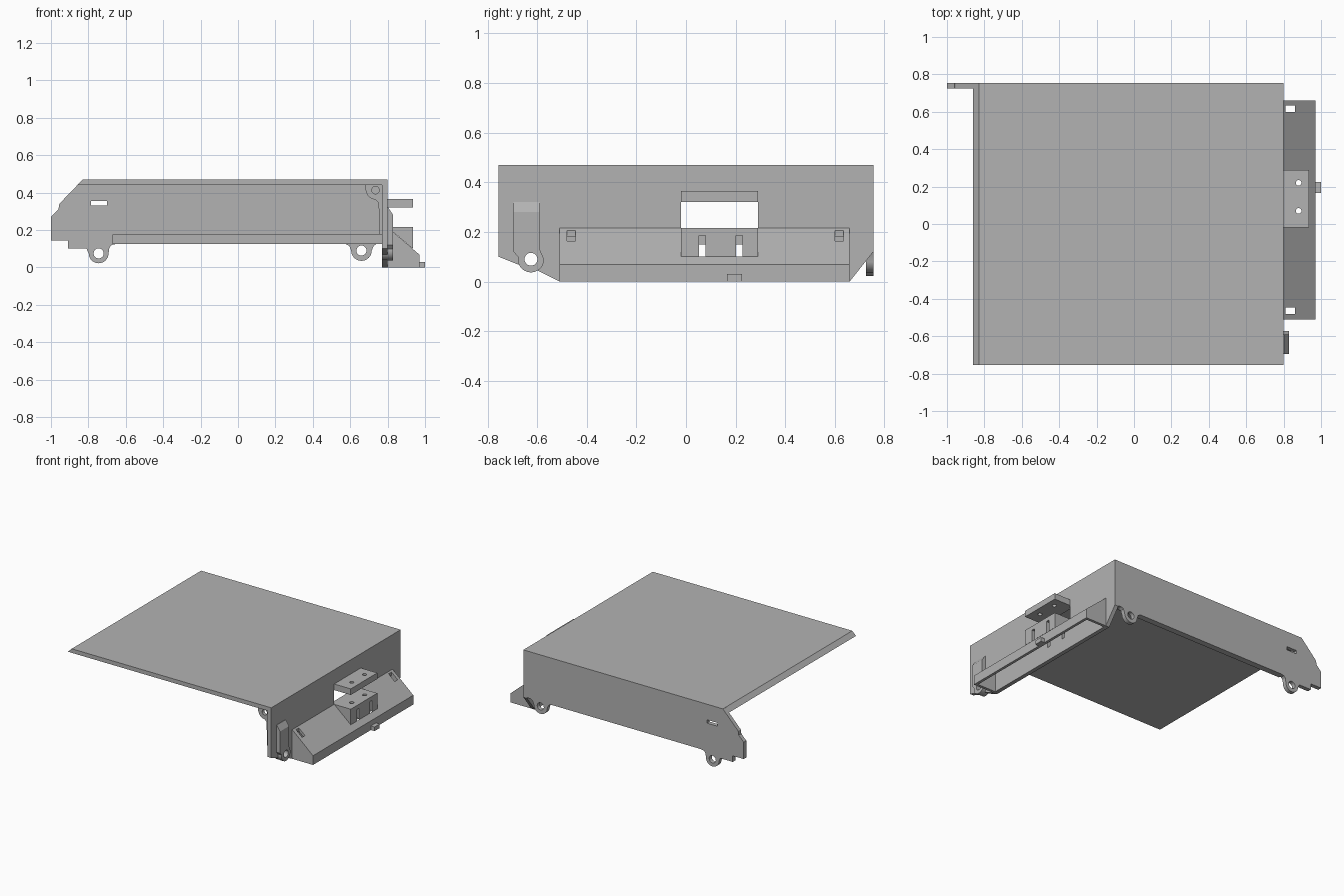
import bpy, bmesh, math

if "Cube" in bpy.data.objects:
    bpy.data.objects.remove(bpy.data.objects["Cube"])

steel = bpy.data.materials.new("plain grey steel")
steel.use_nodes = True
GREY = (0.45, 0.45, 0.45, 1)
steel.diffuse_color = GREY
steel.node_tree.nodes["Principled BSDF"].inputs["Base Color"].default_value = GREY


def prism(name, pts, axis, lo, hi):
    """Extrude a flat outline along one axis."""
    place = {"x": lambda p, d: (d, p[0], p[1]),
             "y": lambda p, d: (p[0], d, p[1]),
             "z": lambda p, d: (p[0], p[1], d)}[axis]
    bm = bmesh.new()
    a = [bm.verts.new(place(p, lo)) for p in pts]
    b = [bm.verts.new(place(p, hi)) for p in pts]
    bm.faces.new(a)
    bm.faces.new(b)
    n = len(pts)
    for i in range(n):
        j = (i + 1) % n
        bm.faces.new((a[i], a[j], b[j], b[i]))
    bmesh.ops.recalc_face_normals(bm, faces=bm.faces)
    me = bpy.data.meshes.new(name)
    bm.to_mesh(me)
    bm.free()
    me.materials.append(steel)
    ob = bpy.data.objects.new(name, me)
    bpy.context.collection.objects.link(ob)
    return ob


def rect(a0, b0, a1, b1):
    return [(a0, b0), (a1, b0), (a1, b1), (a0, b1)]


def arc(cx, cy, r, start, end, n=16):
    angles = [math.radians(start + (end - start) * i / n) for i in range(n + 1)]
    return [(cx + r * math.cos(t), cy + r * math.sin(t)) for t in angles]


def circle(cx, cy, r):
    return arc(cx, cy, r, 0, 345, 23)


def cut(ob, *cutters):
    """Subtract prisms given as (outline, axis, lo, hi)."""
    for c in cutters:
        tool = prism("cutter", *c)
        tool.hide_render = True
        mod = ob.modifiers.new("cut", "BOOLEAN")
        mod.operation = "DIFFERENCE"
        mod.solver = "EXACT"
        mod.object = tool
        bpy.context.view_layer.update()
        dg = bpy.context.evaluated_depsgraph_get()
        me = bpy.data.meshes.new_from_object(ob.evaluated_get(dg))
        ob.modifiers.clear()
        ob.data = me
        bpy.data.objects.remove(tool)


# Top plate with a chamfered left edge
prism("top_plate", [(-0.83, 0.47), (-0.86, 0.44), (0.77, 0.44), (0.77, 0.47)],
      "y", -0.755, 0.725)

# Rear wall with two rounded lugs and a slot
outline = [(-1, 0.145), (-0.91, 0.145), (-0.91, 0.1), (-0.81, 0.1)]
outline += arc(-0.745, 0.075, 0.053, 180, 360)
outline += [(-0.688, 0.105), (-0.675, 0.12), (-0.65, 0.125), (0.575, 0.125), (0.595, 0.115)]
outline += arc(0.66, 0.09, 0.055, 180, 360)
outline += [(0.725, 0.115), (0.74, 0.125), (0.77, 0.125), (0.77, 0.47), (-0.83, 0.47),
            (-0.955, 0.34), (-0.96, 0.31), (-1, 0.27)]
wall = prism("rear_wall", outline, "y", 0.725, 0.755)
cut(wall, (circle(-0.745, 0.075, 0.027), "y", 0.6, 0.9),
    (circle(0.66, 0.09, 0.027), "y", 0.6, 0.9),
    (rect(-0.785, 0.33, -0.7, 0.355), "y", 0.6, 0.9))
prism("rear_wall_rib", rect(-0.67, 0.125, 0.77, 0.175), "y", 0.71, 0.725)

# End plate with a central window, bolt slots and a lug hole
SLOTS = (0.065, 0.215)
lug_hole = (circle(-0.625, 0.09, 0.026), "x", 0.7, 0.9)
end = prism("end_plate",
            [(-0.755, 0.47), (-0.755, 0.1), (-0.675, 0.068)]
            + arc(-0.625, 0.09, 0.052, 205, 300, 10)
            + [(-0.51, 0), (0.66, 0), (0.755, 0.12), (0.755, 0.47)],
            "x", 0.77, 0.8)
cut(end, (rect(-0.02, 0.215, 0.29, 0.32), "x", 0.7, 0.9), lug_hole,
    *[(rect(y - 0.013, 0.1, y + 0.013, 0.15), "x", 0.7, 0.9) for y in SLOTS])

# Raised lug strip that fades into the end plate at its top
strip = prism("end_lug",
              [(-0.695, 0.32), (-0.695, 0.12)] + arc(-0.625, 0.09, 0.053, 170, 360)
              + [(-0.59, 0.13), (-0.59, 0.32)], "x", 0.8, 0.83)
cut(strip, lug_hole,
    ([(0.8, 0.325), (0.83, 0.28), (0.86, 0.28), (0.86, 0.4), (0.8, 0.4)], "y", -0.8, -0.5))

# Hanging eye under the front edge of the top plate
eye = prism("front_eye", [(0.77, 0.44), (0.683, 0.44), (0.683, 0.41)]
            + arc(0.735, 0.413, 0.05, 190, 270, 6)
            + [(0.752, 0.345), (0.755, 0.175), (0.77, 0.175)], "y", -0.74, -0.715)
cut(eye, (circle(0.735, 0.413, 0.02), "y", -0.8, -0.6))

# Sloping bumper sheet with end gussets
bumper = prism("bumper_sheet",
               [(0.8, 0.215), (0.97, 0.068), (0.97, 0), (0.95, 0), (0.95, 0.06), (0.8, 0.19)],
               "y", -0.49, 0.64)
cut(bumper, (rect(0.86, -0.005, 0.933, 0.275), "z", 0.085, 0.3),
    *[(rect(0.81, y - 0.017, 0.86, y + 0.017), "z", -0.1, 0.4) for y in (-0.463, 0.617)],
    *[(rect(y - 0.013, 0.1, y + 0.013, 0.15), "x", 0.7, 0.94) for y in SLOTS])
for side, y in (("front", -0.51), ("rear", 0.64)):
    prism("bumper_gusset_" + side, [(0.8, 0), (0.97, 0), (0.97, 0.068), (0.8, 0.215)],
          "y", y, y + 0.02)

# Coupling: upper tongue and slotted lower block with bolt holes
bolts = [(circle(0.88, y, 0.015), "z", 0, 0.5) for y in (0.07, 0.22)]
upper = prism("upper_tongue", rect(0.8, -0.02, 0.935, 0.29), "z", 0.32, 0.365)
cut(upper, *bolts)
lower = prism("lower_block", [(0.8, 0.215), (0.935, 0.215), (0.935, 0.1)], "y", -0.02, 0.29)
cut(lower, *bolts,
    *[(rect(y - 0.013, 0.09, y + 0.013, 0.185), "x", 0.86, 0.96) for y in SLOTS],
    *[(rect(y - 0.013, 0.09, y + 0.013, 0.15), "x", 0.7, 0.9) for y in SLOTS])

# Small stop block on the bumper lip
prism("bumper_stop", rect(0.97, 0.165, 1.0, 0.225), "z", 0, 0.03)

# Smooth the rounded lugs and holes, keeping edges sharp
bpy.ops.object.select_all(action="DESELECT")
for ob in (wall, end, strip, eye, upper, lower):
    ob.select_set(True)
    bpy.context.view_layer.objects.active = ob
bpy.ops.object.shade_smooth_by_angle(angle=math.radians(30))
